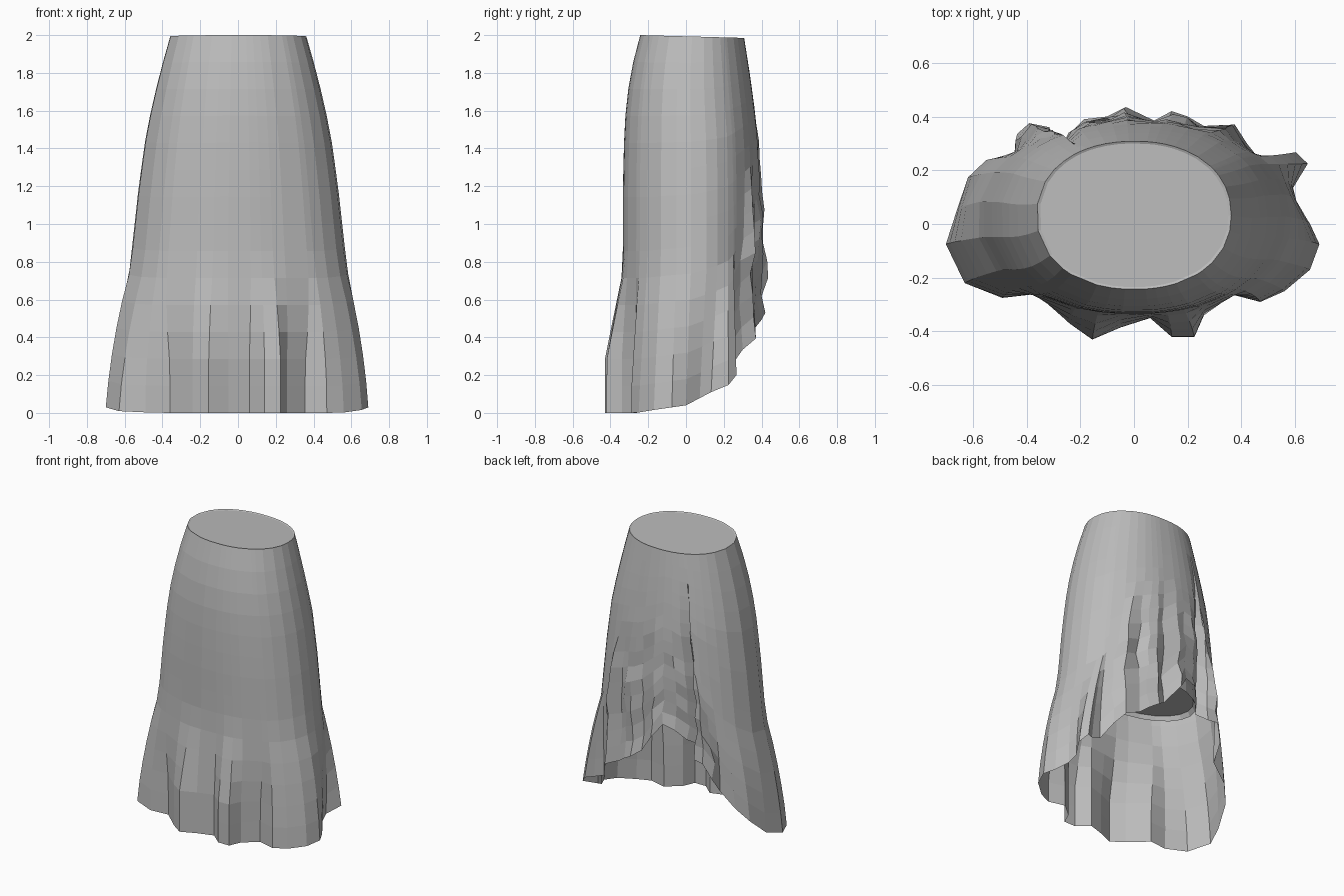
import bpy, math, random

if "Cube" in bpy.data.objects:
    bpy.data.objects.remove(bpy.data.objects["Cube"])

random.seed(4)

grey = bpy.data.materials.new("plain_grey")
grey.diffuse_color = (0.5, 0.5, 0.5, 1)
grey.use_nodes = True
grey.node_tree.nodes["Principled BSDF"].inputs["Base Color"].default_value = grey.diffuse_color


def lerp_table(table, t):
    """Piecewise linear lookup; rows are (key, value, value...)."""
    if t <= table[0][0]:
        return table[0][1:]
    for a, b in zip(table, table[1:]):
        if t <= b[0]:
            f = (t - a[0]) / (b[0] - a[0])
            return tuple(p + (q - p) * f for p, q in zip(a[1:], b[1:]))
    return table[-1][1:]


def smooth(t):
    t = max(0.0, min(1.0, t))
    return t * t * (3 - 2 * t)


def loft(name, rings, cap_first=False, cap_last=False):
    """Skin a stack of equal rings into one flat-shaded object."""
    n = len(rings[0])
    verts = [v for ring in rings for v in ring]
    faces = [(r * n + i, r * n + (i + 1) % n, (r + 1) * n + (i + 1) % n, (r + 1) * n + i)
             for r in range(len(rings) - 1) for i in range(n)]
    if cap_first:
        faces.append(tuple(reversed(range(n))))
    if cap_last:
        faces.append(tuple(range(len(verts) - n, len(verts))))
    mesh = bpy.data.meshes.new(name)
    mesh.from_pydata(verts, [], faces)
    mesh.materials.append(grey)
    obj = bpy.data.objects.new(name, mesh)
    bpy.context.collection.objects.link(obj)
    return obj


# Pleated outline of the hem seen from above, anticlockwise from the left side
HEM = [(-.70, -.075), (-.63, -.22), (-.49, -.275), (-.36, -.26), (-.24, -.37), (-.155, -.43),
       (-.05, -.385), (.06, -.35), (.14, -.42), (.225, -.42), (.26, -.34), (.355, -.26),
       (.47, -.29), (.56, -.25), (.655, -.17), (.69, -.075), (.655, 0), (.60, .07), (.59, .13),
       (.655, .225), (.615, .27), (.555, .235), (.475, .23), (.42, .30), (.375, .37),
       (.26, .365), (.20, .40), (.14, .42), (.075, .385), (-.03, .435), (-.10, .40),
       (-.185, .39), (-.24, .335), (-.28, .27), (-.315, .36), (-.39, .375), (-.435, .335),
       (-.445, .26), (-.56, .235), (-.625, .17), (-.66, .05)]
CLEFT = 33  # deep fold at the back

# Height of the hem by direction: low in front, gathered up at the back
HEM_Z = [(-180, .04), (-150, .01), (-130, 0), (-40, 0), (0, .04), (30, .14), (49, .32),
         (65, .43), (82, .55), (100, .84), (118, .66), (126, .5), (139, .32), (164, .1), (180, .04)]

# Smooth body: height, half width, front y, back y
BODY = [(0, .655, -.345, .39), (.57, .60, -.34, .39), (.9, .563, -.335, .39),
        (1.2, .53, -.335, .388), (1.47, .492, -.328, .38), (1.65, .455, -.317, .36),
        (1.83, .41, -.287, .335), (2, .362, -.243, .308)]

angles = sorted(math.atan2(y / .38, x / .66) for x, y in HEM)


def body_point(angle, z):
    w, front, back = lerp_table(BODY, z)
    c, s = math.cos(angle), math.sin(angle)
    # slightly squared ellipse
    c = math.copysign(abs(c) ** .92, c)
    s = math.copysign(abs(s) ** .92, s)
    return w * c, (front + back) / 2 + (back - front) / 2 * s


# Skirt: smooth at the waist, blending into pleats lower down
rings = []
ROWS = 14
for r in range(ROWS + 1):
    t = r / ROWS
    ring = []
    for i, (hx, hy) in enumerate(HEM):
        hem = lerp_table(HEM_Z, math.degrees(angles[i]))[0]
        z = hem + (2 - hem) * t
        x, y = body_point(angles[i], z)
        side = smooth((abs(hx) - .3) / .28)
        rear = smooth((hy - .05) / .25) * (1 - .9 * side)
        start = .76 + .75 * rear
        end = .28 - .25 * side + .7 * rear
        if i == CLEFT:
            start, end = 1.97, 1.3
        f = max(0, min(1, (start - z) / (start - end)))
        x, y = x + (hx - x) * f, y + (hy - y) * f
        if 0 < r < ROWS - 2 and rear > .5 and i != CLEFT:  # crumpled cloth at the back
            y -= random.uniform(0, .03) * f
            x += random.uniform(-.012, .012) * f
        ring.append((x, y, z - .015 * t * (y + .24) / .55))
    rings.append(ring)
loft("skirt", rings)

# Waist top: thin turned-in edge and a flat lid
top = rings[-1]
inner = [(x * .97, .03 + (y - .03) * .97, z - .004) for x, y, z in top]
loft("waist_top", [top, inner], cap_last=True)


# Hidden hip block seen through the raised back hem
def ellipse(a, b, z, n=24):
    return [(a * math.cos(k * math.tau / n), .02 + b * math.sin(k * math.tau / n), z)
            for k in range(n)]


loft("inner_hips", [ellipse(.43, .25, .86), ellipse(.45, .26, .83), ellipse(.45, .26, .9),
                    ellipse(.32, .235, 1.9)], cap_first=True, cap_last=True)
